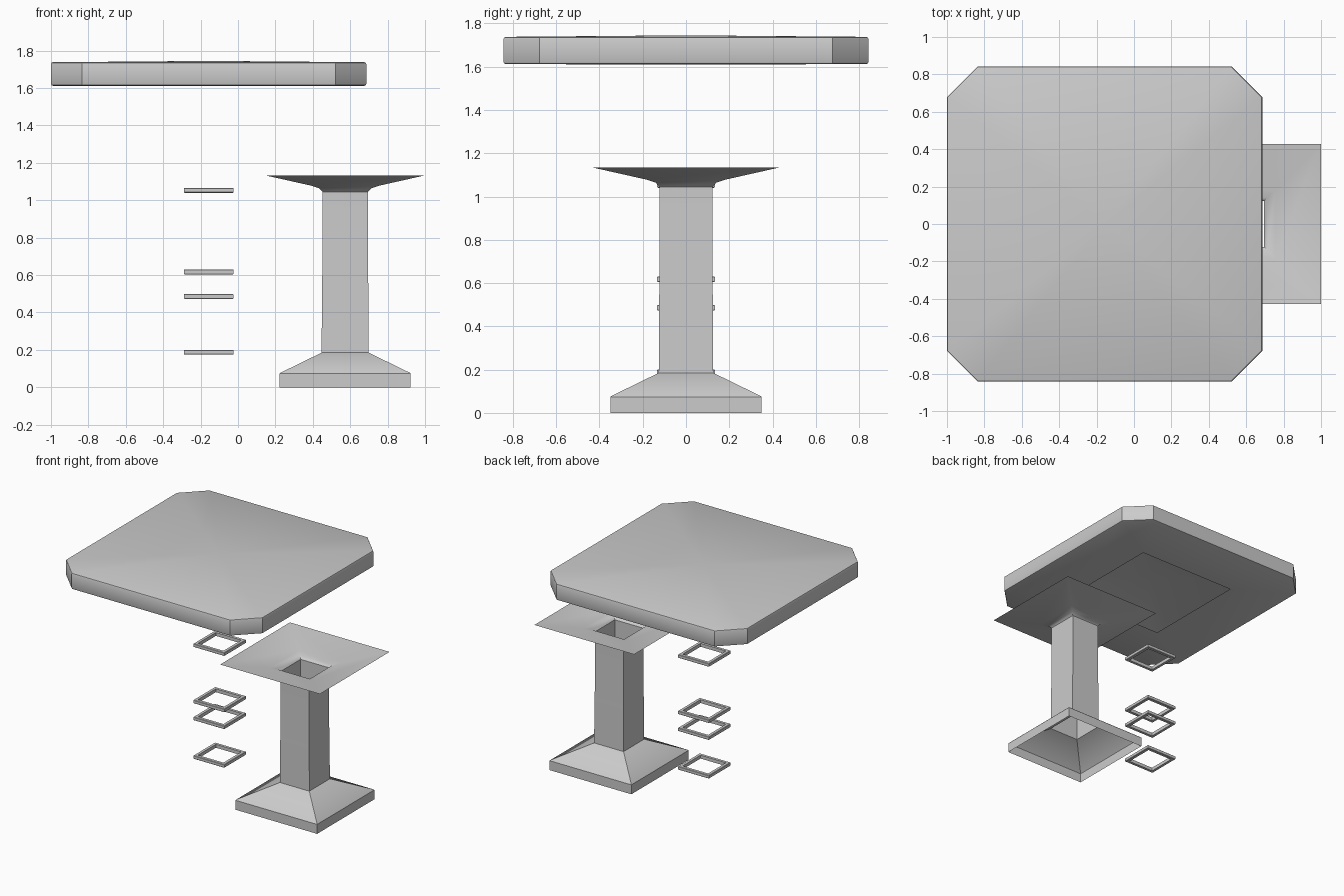
import bpy, bmesh

if "Cube" in bpy.data.objects:
    bpy.data.objects.remove(bpy.data.objects["Cube"])

TOP_X, PED_X = -0.157, 0.573


def ring_points(half, cut, z):
    """Square loop with its four corners cut off (cut = 0 gives a plain square)."""
    a, b = half, half - cut
    if cut == 0:
        pts = [(a, -a), (a, a), (-a, a), (-a, -a)]
    else:
        pts = [(a, -b), (a, b), (b, a), (-b, a), (-a, b), (-a, -b), (-b, -a), (b, -a)]
    return [(x, y, z) for x, y in pts]


def loft(name, loops, location, closed=False, peak=None, angle=30):
    """Skin a stack of loops; optionally close the profile or end in a centre point."""
    bm = bmesh.new()
    rings = [[bm.verts.new(p) for p in loop] for loop in loops]
    pairs = list(zip(rings, rings[1:]))
    if closed:
        pairs.append((rings[-1], rings[0]))
    n = len(rings[0])
    for lo, hi in pairs:
        for i in range(n):
            j = (i + 1) % n
            bm.faces.new((lo[i], lo[j], hi[j], hi[i]))
    if peak is not None:
        c = bm.verts.new((0, 0, peak))
        for i in range(n):
            bm.faces.new((rings[-1][i], rings[-1][(i + 1) % n], c))
    bmesh.ops.remove_doubles(bm, verts=bm.verts, dist=0.0005)
    me = bpy.data.meshes.new(name)
    bm.to_mesh(me)
    bm.free()
    ob = bpy.data.objects.new(name, me)
    bpy.context.collection.objects.link(ob)
    ob.location = location
    bpy.ops.object.select_all(action='DESELECT')
    ob.select_set(True)
    bpy.context.view_layer.objects.active = ob
    bpy.ops.object.shade_smooth_by_angle(angle=angle * 3.14159 / 180)
    return ob


# Table top: octagonal slab, eased edges, gently domed, square opening underneath
top_profile = [(0.42, 0.0015, 1.611), (0.833, 0.160, 1.612), (0.840, 0.163, 1.615),
               (0.843, 0.165, 1.622), (0.843, 0.165, 1.728), (0.840, 0.163, 1.735),
               (0.833, 0.160, 1.738)]
loft("table_top", [ring_points(*p) for p in top_profile], (TOP_X, 0, 0), peak=1.745, angle=40)

# Pedestal: open square shell with flared foot, shaft and flared head
ped_profile = [(0.350, 0.0), (0.350, 0.073), (0.347, 0.077), (0.126, 0.185),
               (0.124, 0.53), (0.122, 0.62), (0.122, 1.045), (0.140, 1.064),
               (0.182, 1.078), (0.427, 1.133)]
loft("pedestal", [ring_points(h, 0, z) for h, z in ped_profile], (PED_X, 0, 0))

# Trim collars, set out in a stack beside the pedestal
for k, z in enumerate((0.187, 0.486, 0.617, 1.053)):
    section = [(0.109, -0.013), (0.130, -0.013), (0.133, -0.010),
               (0.133, 0.010), (0.130, 0.013), (0.109, 0.013)]
    loft(f"trim_collar_{k + 1}", [ring_points(h, 0, dz) for h, dz in section],
         (TOP_X, 0, z), closed=True)
